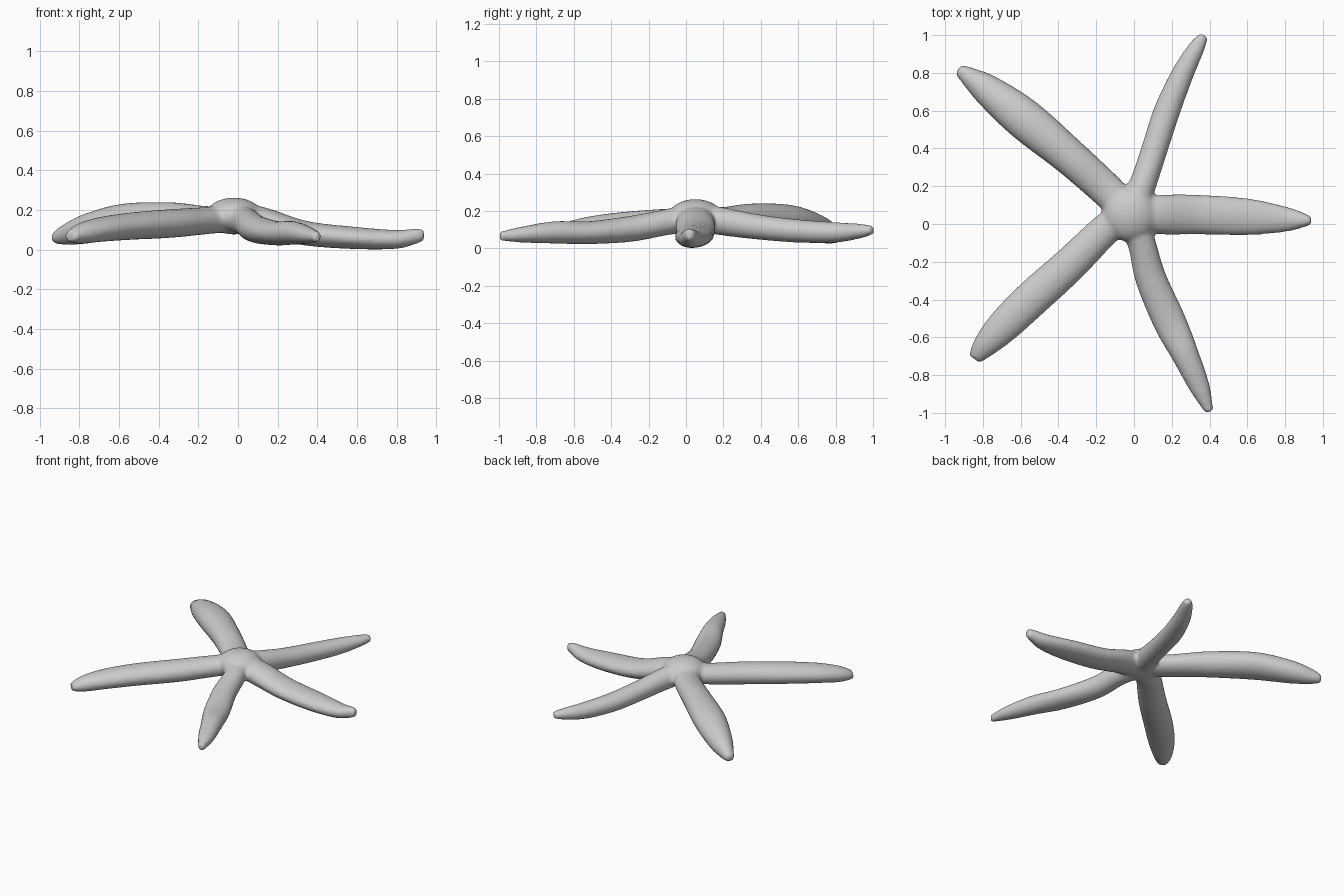
import bpy, bmesh, math
from mathutils import Vector

if "Cube" in bpy.data.objects:
    bpy.data.objects.remove(bpy.data.objects["Cube"])

SIDES = 20
STEPS = 8
CENTRE = (-0.02, 0.05, 0.085, 0.09, 0.245)

# Arm stations: x, y, half width, underside z, top z
right_arm = [(0.15, 0.05, 0.105, 0.06, 0.21), (0.35, 0.05, 0.105, 0.02, 0.145),
             (0.60, 0.038, 0.098, 0.003, 0.115), (0.80, 0.025, 0.068, 0.005, 0.10),
             (0.90, 0.02, 0.038, 0.03, 0.108), (0.938, 0.018, 0.022, 0.045, 0.10)]
back_right_arm = [(0.05, 0.22, 0.072, 0.065, 0.215), (0.11, 0.40, 0.07, 0.045, 0.18),
                  (0.175, 0.60, 0.07, 0.03, 0.155), (0.26, 0.80, 0.059, 0.03, 0.14),
                  (0.335, 0.94, 0.043, 0.055, 0.13), (0.372, 0.998, 0.024, 0.075, 0.12)]
back_left_arm = [(-0.14, 0.175, 0.092, 0.085, 0.22), (-0.34, 0.355, 0.098, 0.075, 0.24),
                 (-0.58, 0.555, 0.11, 0.06, 0.232), (-0.77, 0.705, 0.085, 0.03, 0.18),
                 (-0.88, 0.785, 0.05, 0.025, 0.125), (-0.932, 0.818, 0.028, 0.035, 0.085)]
front_left_arm = [(-0.14, -0.02, 0.085, 0.08, 0.218), (-0.34, -0.215, 0.094, 0.06, 0.205),
                  (-0.54, -0.395, 0.098, 0.05, 0.188), (-0.69, -0.54, 0.09, 0.04, 0.165),
                  (-0.79, -0.645, 0.066, 0.03, 0.135), (-0.845, -0.715, 0.036, 0.04, 0.095)]
front_right_arm = [(0.04, -0.10, 0.075, 0.07, 0.212), (0.09, -0.29, 0.083, 0.035, 0.175),
                   (0.19, -0.52, 0.088, 0.022, 0.145), (0.275, -0.70, 0.072, 0.025, 0.145),
                   (0.35, -0.87, 0.054, 0.03, 0.118), (0.40, -0.995, 0.022, 0.04, 0.09)]
arms = [right_arm, back_right_arm, back_left_arm, front_left_arm, front_right_arm]


def spline(points):
    """Smooth in-between stations (Catmull-Rom)."""
    p = [points[0]] + points + [points[-1]]
    out = []
    for i in range(1, len(p) - 2):
        for s in range(STEPS):
            t = s / STEPS
            out.append([0.5 * (2 * b + (c - a) * t + (2 * a - 5 * b + 4 * c - d) * t * t
                               + (3 * b - a - 3 * c + d) * t ** 3)
                        for a, b, c, d in zip(p[i - 1], p[i], p[i + 1], p[i + 2])])
    out.append(list(points[-1]))
    return out


def add_arm(bm, stations):
    """Sweep an oval section along one arm and cap both ends."""
    path = spline([CENTRE] + stations)
    rings = []
    for i, (x, y, w, z0, z1) in enumerate(path):
        a, b = path[max(i - 1, 0)], path[min(i + 1, len(path) - 1)]
        side = Vector((a[1] - b[1], b[0] - a[0], 0)).normalized()
        mid = Vector((x, y, (z0 + z1) / 2))
        ring = []
        for k in range(SIDES):
            ang = 2 * math.pi * k / SIDES
            ring.append(bm.verts.new(mid + side * w * math.cos(ang)
                                     + Vector((0, 0, (z1 - z0) / 2 * math.sin(ang)))))
        rings.append(ring)
    for r, q in zip(rings, rings[1:]):
        for k in range(SIDES):
            n = (k + 1) % SIDES
            bm.faces.new((r[k], r[n], q[n], q[k]))
    bm.faces.new(rings[0][::-1])
    bm.faces.new(rings[-1])


bm = bmesh.new()
for arm in arms:
    add_arm(bm, arm)

# Central dome
dome = bmesh.ops.create_uvsphere(bm, u_segments=32, v_segments=16, radius=1)["verts"]
for v in dome:
    v.co = Vector((-0.02 + v.co.x * 0.145, 0.05 + v.co.y * 0.145, 0.17 + v.co.z * 0.093))
bmesh.ops.recalc_face_normals(bm, faces=bm.faces)

mesh = bpy.data.meshes.new("starfish_body")
bm.to_mesh(mesh)
bm.free()
body = bpy.data.objects.new("starfish_body", mesh)
bpy.context.collection.objects.link(body)

# Fuse the parts into one soft skin
fuse = body.modifiers.new("fuse", "REMESH")
fuse.mode = "VOXEL"
fuse.voxel_size = 0.011
fuse.use_smooth_shade = True
soften = body.modifiers.new("soften", "SMOOTH")
soften.factor = 0.5
soften.iterations = 8
